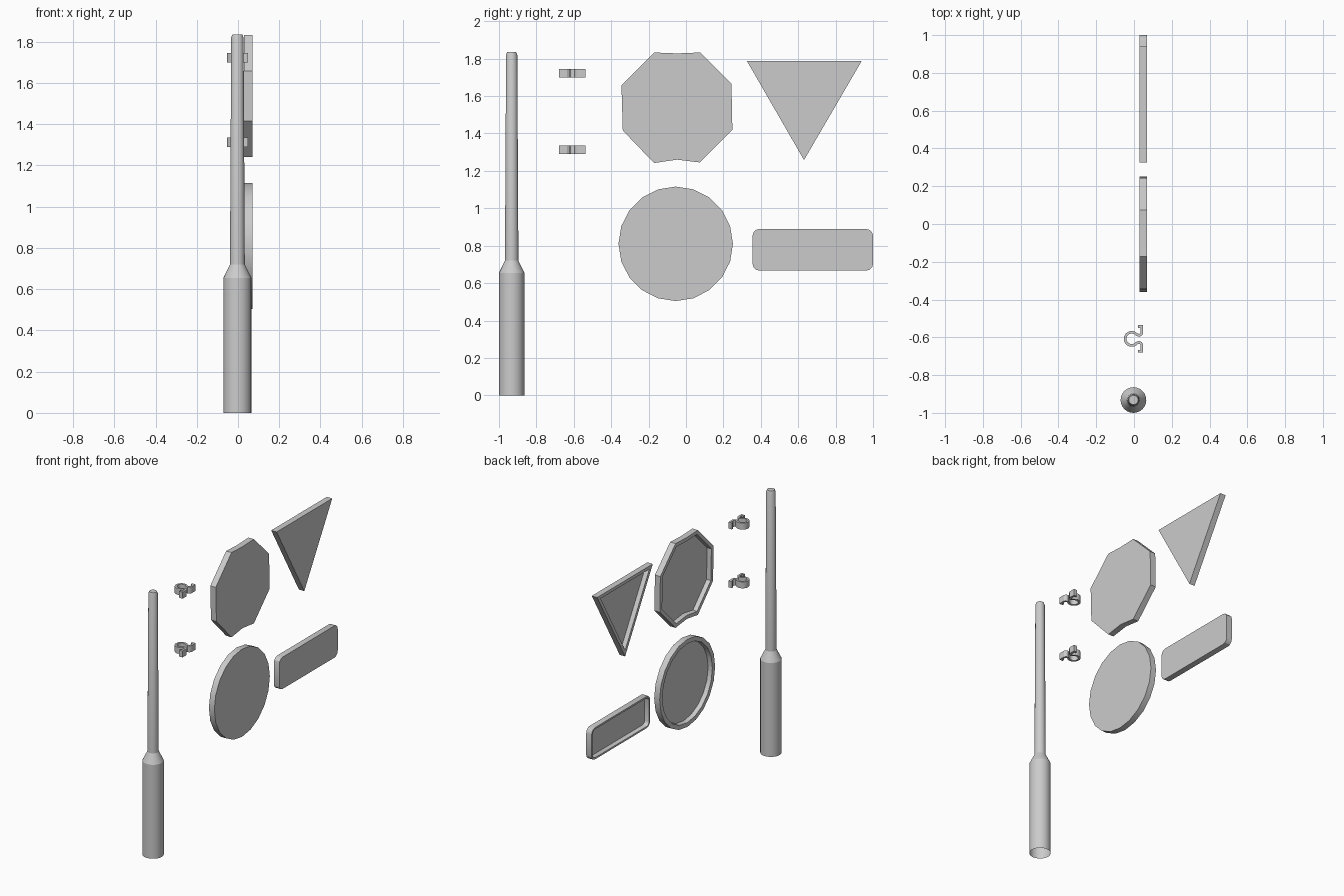
import bpy, bmesh, math
from mathutils import Vector

if "Cube" in bpy.data.objects:
    bpy.data.objects.remove(bpy.data.objects["Cube"])


def finish(bm, name, angle=30):
    bmesh.ops.recalc_face_normals(bm, faces=bm.faces[:])
    me = bpy.data.meshes.new(name)
    bm.to_mesh(me)
    bm.free()
    ob = bpy.data.objects.new(name, me)
    bpy.context.collection.objects.link(ob)
    bpy.ops.object.select_all(action='DESELECT')
    ob.select_set(True)
    bpy.context.view_layer.objects.active = ob
    bpy.ops.object.shade_smooth_by_angle(angle=math.radians(angle))
    return ob


def sign_plate(name, outline, rim, x0=0.028, x1=0.07, skin=0.012):
    """Flat front at x1, recessed back with a raised rim at x0."""
    bm = bmesh.new()
    back = bm.faces.new([bm.verts.new((x0, y, z)) for y, z in outline])
    ext = bmesh.ops.extrude_face_region(bm, geom=[back], use_keep_orig=True)
    new = [v for v in ext['geom'] if isinstance(v, bmesh.types.BMVert)]
    bmesh.ops.translate(bm, verts=new, vec=(x1 - x0, 0, 0))
    bmesh.ops.recalc_face_normals(bm, faces=bm.faces[:])
    back = min(bm.faces, key=lambda f: f.calc_center_median().x)
    bmesh.ops.inset_region(bm, faces=[back], thickness=rim, use_even_offset=True)
    bmesh.ops.inset_region(bm, faces=[back], thickness=0.004, use_even_offset=True)
    bmesh.ops.translate(bm, verts=back.verts[:], vec=(x1 - x0 - skin, 0, 0))
    return finish(bm, name)


# Post: lathe profile, open at the foot
bm = bmesh.new()
profile = [(0.068, 0), (0.068, 0.655), (0.036, 0.72), (0.03, 1.82), (0.024, 1.835)]
SIDES = 24
rings = [[bm.verts.new((-0.003 + r * math.cos(2 * math.pi * i / SIDES),
                        -0.932 + r * math.sin(2 * math.pi * i / SIDES), z))
          for i in range(SIDES)] for r, z in profile]
for a, b in zip(rings, rings[1:]):
    for i in range(SIDES):
        j = (i + 1) % SIDES
        bm.faces.new((a[i], a[j], b[j], b[i]))
bm.faces.new(rings[-1])
finish(bm, "post", 25)


# Clips: mirrored ribbon path around the pole with hooked ends
def clip(name, z0, height=0.045, t=0.014, cy=-0.608):
    half = [Vector((-0.012 + 0.035 * math.cos(a), 0.035 * math.sin(a)))
            for a in (math.radians(180 - 20 * k) for k in range(8))]
    half += [Vector(p) for p in ((0.027, 0.018), (0.036, 0.022), (0.041, 0.03),
                                 (0.041, 0.065), (0.022, 0.065))]
    path = [Vector((p.x, -p.y)) for p in reversed(half[1:])] + half
    bm = bmesh.new()
    rows = []
    for i, p in enumerate(path):
        prev = (p - path[i - 1]).normalized() if i else (path[1] - p).normalized()
        nxt = (path[i + 1] - p).normalized() if i < len(path) - 1 else prev
        n1, n2 = Vector((-prev.y, prev.x)), Vector((-nxt.y, nxt.x))
        m = (n1 + n2).normalized()
        m *= t / 2 / max(m.dot(n1), 0.5)
        rows.append([bm.verts.new((q.x, cy + q.y, z))
                     for q, z in ((p - m, z0), (p + m, z0),
                                  (p + m, z0 + height), (p - m, z0 + height))])
    for a, b in zip(rows, rows[1:]):
        for i in range(4):
            j = (i + 1) % 4
            bm.faces.new((a[i], a[j], b[j], b[i]))
    bm.faces.new(rows[0])
    bm.faces.new(rows[-1])
    return finish(bm, name)


clip("upper_clip", 1.70)
clip("lower_clip", 1.29)

# Battered octagonal sign with dented top and bottom edges
sign_plate("octagon_sign", [(-0.171, 1.833), (-0.048, 1.828), (0.075, 1.833),
                            (0.243, 1.667), (0.248, 1.42), (0.075, 1.245),
                            (-0.048, 1.26), (-0.171, 1.242), (-0.338, 1.416),
                            (-0.345, 1.657)], 0.025)

# Triangular sign, point down
sign_plate("triangle_sign", [(0.326, 1.787), (0.939, 1.787), (0.631, 1.258)], 0.022)

# Round sign
sign_plate("round_sign", [(-0.055 + 0.306 * math.cos(math.pi * i / 10),
                           0.81 + 0.306 * math.sin(math.pi * i / 10))
                          for i in range(20)], 0.03)

# Rectangular sign with rounded corners
r = 0.036
corners = [(1 - r, 0.889 - r), (0.356 + r, 0.889 - r),
           (0.356 + r, 0.667 + r), (1 - r, 0.667 + r)]
sign_plate("rectangle_sign", [(y + r * math.cos(math.radians(90 * q + 30 * k)),
                               z + r * math.sin(math.radians(90 * q + 30 * k)))
                              for q, (y, z) in enumerate(corners) for k in range(4)], 0.012)
